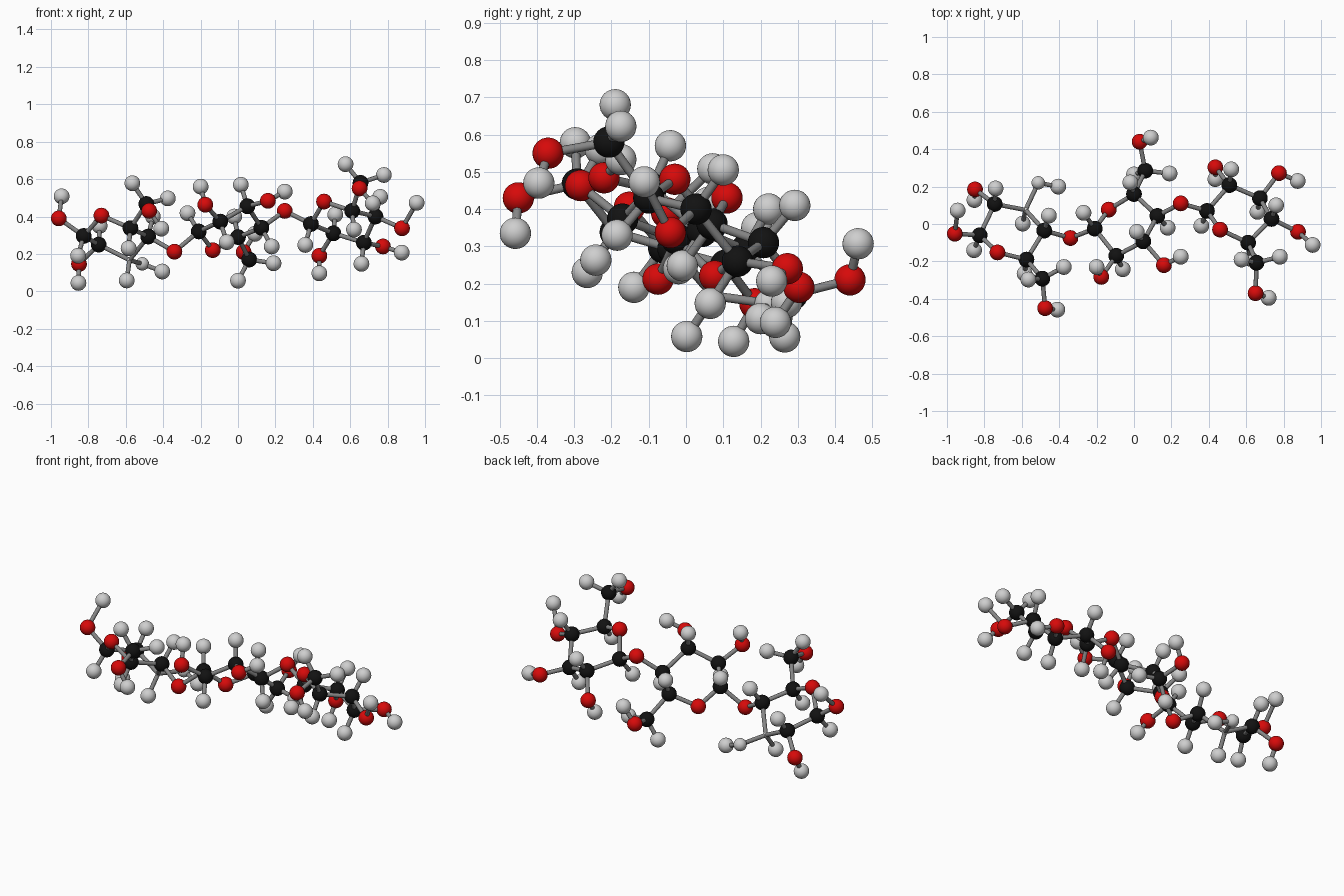
import bpy, bmesh
from mathutils import Vector

if "Cube" in bpy.data.objects:
    bpy.data.objects.remove(bpy.data.objects["Cube"])

BALL_R, BOND_R = 0.042, 0.012


def material(name, rgb):
    m = bpy.data.materials.new(name)
    m.diffuse_color = (*rgb, 1)
    m.use_nodes = True
    m.node_tree.nodes["Principled BSDF"].inputs["Base Color"].default_value = m.diffuse_color
    return m


MATS = {
    "C": material("black", (0.006, 0.006, 0.006)),
    "O": material("red", (0.68, 0.003, 0.003)),
    "H": material("light grey", (0.62, 0.62, 0.62)),
    "bond": material("mid grey", (0.24, 0.24, 0.24)),
}
NAMES = {"C": "carbon", "O": "oxygen", "H": "hydrogen"}


def unit_mesh(name, mat, ball):
    bm = bmesh.new()
    if ball:
        bmesh.ops.create_uvsphere(bm, u_segments=32, v_segments=16, radius=1)
    else:
        bmesh.ops.create_cone(bm, segments=16, radius1=1, radius2=1, depth=1)
    for f in bm.faces:
        f.smooth = True
    me = bpy.data.meshes.new(name)
    bm.to_mesh(me)
    bm.free()
    me.materials.append(mat)
    return me


BALLS = {k: unit_mesh(NAMES[k] + "_ball", MATS[k], True) for k in "COH"}
STICK = unit_mesh("bond_stick", MATS["bond"], False)


def place(name, mesh, loc, scale):
    ob = bpy.data.objects.new(name, mesh)
    ob.location, ob.scale = loc, scale
    bpy.context.collection.objects.link(ob)
    return ob


def bond(name, a, b):
    a, b = Vector(a), Vector(b)
    d = b - a
    ob = place(name, STICK, (a + b) / 2, (BOND_R, BOND_R, d.length))
    ob.rotation_mode = 'QUATERNION'
    ob.rotation_quaternion = Vector((0, 0, 1)).rotation_difference(d)


# Every sugar unit shares this bond pattern
BONDS = """C1-C2 C2-C3 C3-C4 C4-C5 C5-O5 O5-C1 C5-C6 C6-O6 O6-HO6 C6-H6a C6-H6b
C1-H1 C2-H2 C3-H3 C4-H4 C5-H5 C2-O2 O2-HO2 C3-O3 O3-HO3 C4-O4 O4-HO4 C1-O1 O1-HO1"""

# Atom centres of the three sugar units (O1 / O4 are the linking oxygens)
right = dict(
    O1=(.25, .11, .43), C1=(.39, .07, .36), O5=(.46, -.03, .48), C5=(.61, -.10, .43),
    C6=(.655, -.207, .58), O6=(.65, -.37, .55), HO6=(.72, -.395, .47),
    H6a=(.78, -.175, .622), H6b=(.575, -.19, .68), C4=(.735, .027, .40),
    H4=(.76, .10, .505), O4=(.877, -.042, .337), HO4=(.955, -.112, .473),
    C3=(.673, .138, .26), H3=(.66, .065, .147), O3=(.775, .272, .24),
    HO3=(.875, .23, .207), C2=(.51, .208, .31), H2=(.52, .292, .41),
    O2=(.435, .303, .19), HO2=(.435, .24, .096), H1=(.36, -.01, .248),
    H5=(.62, -.185, .33))

middle = dict(
    C4=(.125, .043, .34), C5=(0, .16, .29), C6=(.06, .285, .17),
    O6=(.03, .44, .21), HO6=(.09, .462, .307), H6a=(.19, .27, .15),
    H6b=(0, .265, .057), H5=(-.02, .222, .40), O5=(-.135, .077, .22),
    C1=(-.21, -.025, .32), H1=(-.27, .06, .418), C2=(-.095, -.17, .373),
    O2=(-.175, -.283, .463), HO2=(-.20, -.23, .56), H2=(-.06, -.242, .263),
    C3=(.05, -.093, .455), O3=(.16, -.22, .484), HO3=(.25, -.175, .533),
    H3=(.015, -.042, .57), H4=(.18, -.02, .24), O1=(-.34, -.075, .212))

left = dict(
    C4=(-.48, -.035, .293), H4=(-.455, .045, .40), C5=(-.575, -.19, .338),
    C6=(-.49, -.292, .467), O6=(-.475, -.45, .43), HO6=(-.41, -.458, .335),
    H6a=(-.375, -.23, .497), H6b=(-.565, -.297, .578), H5=(-.585, -.265, .23),
    O5=(-.73, -.152, .405), C1=(-.825, -.06, .296), O1=(-.958, -.052, .39),
    HO1=(-.943, .072, .508), H1=(-.855, -.14, .19), C2=(-.745, .107, .25),
    H2=(-.74, .19, .35), O2=(-.85, .185, .146), HO2=(-.853, .128, .045),
    C3=(-.58, .075, .167), O3=(-.512, .22, .147), HO3=(-.405, .20, .106),
    H3=(-.595, .002, .058))


def sugar(label, atoms, links, special={}):
    # balls
    for key, p in atoms.items():
        kind, r = special.get(key, (key[0], BALL_R))
        place(f"{label}_{NAMES[kind]}_{key}", BALLS[kind], p, (r, r, r))
    # sticks, including those to the neighbouring unit's linking oxygen
    pts = {**atoms, **links}
    for pair in BONDS.split():
        a, b = pair.split("-")
        if a in pts and b in pts:
            bond(f"{label}_bond_{a}_{b}", pts[a], pts[b])


sugar("right_ring", right, {})
sugar("middle_ring", middle, {"O4": right["O1"]})
# the left unit has a bare pale joint and a pale ball beside it
sugar("left_ring", left, {"O4": middle["O1"]},
      {"C3": ("H", 0.016), "O3": ("H", 0.036)})
